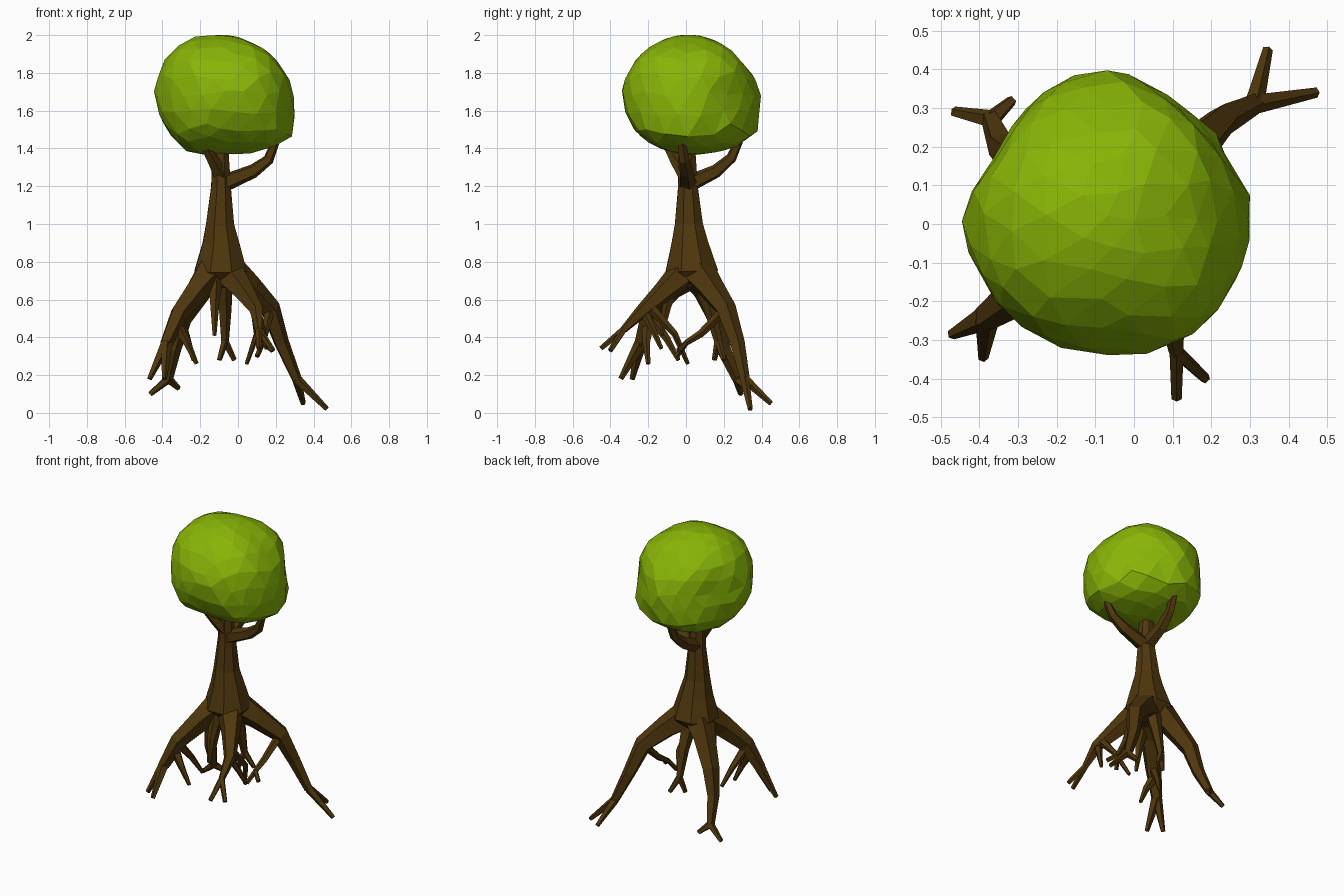
import bpy, bmesh, math, random
from mathutils import Vector

old = bpy.data.objects.get("Cube")
if old:
    bpy.data.objects.remove(old, do_unlink=True)
random.seed(4)


def material(name, color):
    m = bpy.data.materials.new(name)
    m.use_nodes = True
    m.diffuse_color = (*color, 1)
    m.node_tree.nodes["Principled BSDF"].inputs["Base Color"].default_value = (*color, 1)
    return m


bark = material("brown bark", (0.078, 0.038, 0.004))
leaf = material("leaf green", (0.245, 0.455, 0.002))


def add_object(name, bm, mat):
    bmesh.ops.recalc_face_normals(bm, faces=bm.faces)
    mesh = bpy.data.meshes.new(name)
    bm.to_mesh(mesh)
    bm.free()
    mesh.materials.append(mat)
    obj = bpy.data.objects.new(name, mesh)
    bpy.context.collection.objects.link(obj)
    return obj


def add_limb(bm, points, radii, sides=5):
    """Faceted tapering tube through the points."""
    pts = [Vector(p) for p in points]
    side = Vector((0.37, 0.93, 0.1))
    rings = []
    for i, p in enumerate(pts):
        along = (pts[min(i + 1, len(pts) - 1)] - pts[max(i - 1, 0)]).normalized()
        u = (side - along * side.dot(along)).normalized()
        v = along.cross(u)
        side = u
        turn = [2 * math.pi * k / sides for k in range(sides)]
        rings.append([bm.verts.new(p + (u * math.cos(a) + v * math.sin(a)) * radii[i])
                      for a in turn])
    for a, b in zip(rings, rings[1:]):
        for k in range(sides):
            n = (k + 1) % sides
            bm.faces.new((a[k], a[n], b[n], b[k]))
    bm.faces.new(rings[0])
    bm.faces.new(rings[-1])


def taper(start, end, count):
    return [start + (end - start) * (i / (count - 1)) ** 0.8 for i in range(count)]


def make_limb(name, path, tips, start, end):
    """A root or branch that runs along a path and may fork into tips."""
    bm = bmesh.new()
    add_limb(bm, path, taper(start, end, len(path)))
    for tip in tips:
        add_limb(bm, [path[-1], tip], [end * 0.95, 0.014])
    return add_object(name, bm, bark)


# Trunk, flared where the roots leave it
bm = bmesh.new()
add_limb(bm, [(-.095, .005, 1.42), (-.09, .01, 1.2), (-.095, .015, 1.0), (-.09, .02, .9),
              (-.092, .03, .75), (-.09, .03, .66)],
         [.046, .056, .08, .105, .15, .07], 8)
add_object("trunk", bm, bark)

# Four large roots
make_limb("back_left_root",
          [(-.05, .06, .75), (.06, .13, .66), (.17, .21, .55), (.23, .27, .37), (.31, .31, .18)],
          [(.47, .34, .02), (.345, .45, .05)], .095, .028)
make_limb("front_left_root",
          [(-.05, -.01, .74), (.03, -.12, .64), (.1, -.23, .54), (.11, -.33, .44)],
          [(.11, -.45, .34), (.185, -.4, .33)], .085, .02)
make_limb("front_right_root",
          [(-.15, -.01, .73), (-.21, -.09, .66), (-.31, -.19, .53), (-.38, -.24, .37)],
          [(-.47, -.285, .18), (-.39, -.345, .18)], .095, .036)
make_limb("back_right_root",
          [(-.15, .07, .73), (-.21, .11, .65), (-.30, .17, .5), (-.34, .2, .34), (-.37, .27, .18)],
          [(-.465, .29, .1), (-.315, .32, .13)], .095, .026)

# Thin hanging rootlets
make_limb("left_inner_rootlet",
          [(.17, .21, .55), (.14, .08, .42), (.13, .0, .37)],
          [(.18, -.04, .33), (.1, -.05, .3)], .028, .016)
make_limb("front_inner_rootlet",
          [(.09, -.19, .56), (.1, -.06, .42), (.045, .01, .26)], [], .028, .011)
make_limb("front_left_rootlet",
          [(.1, -.22, .53), (.13, -.17, .43), (.15, -.13, .34)], [], .026, .011)
make_limb("back_centre_rootlet",
          [(-.08, .07, .74), (-.07, .13, .55), (-.07, .17, .38)],
          [(-.1, .15, .28), (-.02, .2, .28)], .055, .022)
make_limb("front_centre_rootlet",
          [(-.12, -.04, .74), (-.125, -.1, .57), (-.125, -.13, .41)], [], .045, .011)
make_limb("front_right_rootlet",
          [(-.33, -.2, .47), (-.27, -.21, .37), (-.22, -.2, .26)], [], .034, .012)
make_limb("right_inner_rootlet",
          [(-.31, -.18, .5), (-.27, -.1, .39), (-.235, -.04, .28)], [], .03, .012)

# Branches carrying the crown
make_limb("left_branch",
          [(-.09, .01, 1.21), (.08, .0, 1.28), (.16, -.01, 1.34), (.2, -.025, 1.44)],
          [], .05, .022)
make_limb("back_branch",
          [(-.09, .01, 1.21), (-.09, .16, 1.28), (-.085, .24, 1.35), (-.08, .285, 1.45)],
          [], .048, .022)
make_limb("front_right_branch",
          [(-.09, .0, 1.26), (-.13, -.05, 1.33), (-.18, -.1, 1.42)], [], .046, .024)

# Crown radii every 30 degrees round the three axis planes
PLAN = [.38, .34, .342, .38, .345, .302, .366, .355, .355, .36, .383, .383]
FRONT = [.37, .335, .31, .312, .34, .358, .366, .35, .362, .318, .355, .435]
SIDE = [.375, .322, .312, .312, .32, .338, .36, .352, .33, .316, .35, .412]


def radius(table, a, b):
    t = (math.atan2(b, a) / (2 * math.pi) % 1) * 12
    i = int(t)
    return table[i % 12] * (1 - t + i) + table[(i + 1) % 12] * (t - i)


# Crown of leaves: a faceted ball pushed to an uneven outline, boxier below
bm = bmesh.new()
bmesh.ops.create_icosphere(bm, subdivisions=3, radius=1)
for vert in bm.verts:
    d = vert.co.normalized()
    d = (d + Vector([random.uniform(-.05, .05) for _ in range(3)])).normalized()
    x, y, z = d
    weights = [x * x * y * y + 1e-6, x * x * z * z + 1e-6, y * y * z * z + 1e-6]
    sizes = [radius(PLAN, x, y), radius(FRONT, x, z), radius(SIDE, y, z)]
    r = sum(w * s for w, s in zip(weights, sizes)) / sum(weights)
    corner = 1 + (2.0 if z < 0 or min(x, y) > 0 else 1.2) * (x * y * z) ** 2
    vert.co = Vector((-.08, .02, 1.69)) + d * r * corner
add_object("leaf_crown", bm, leaf)
